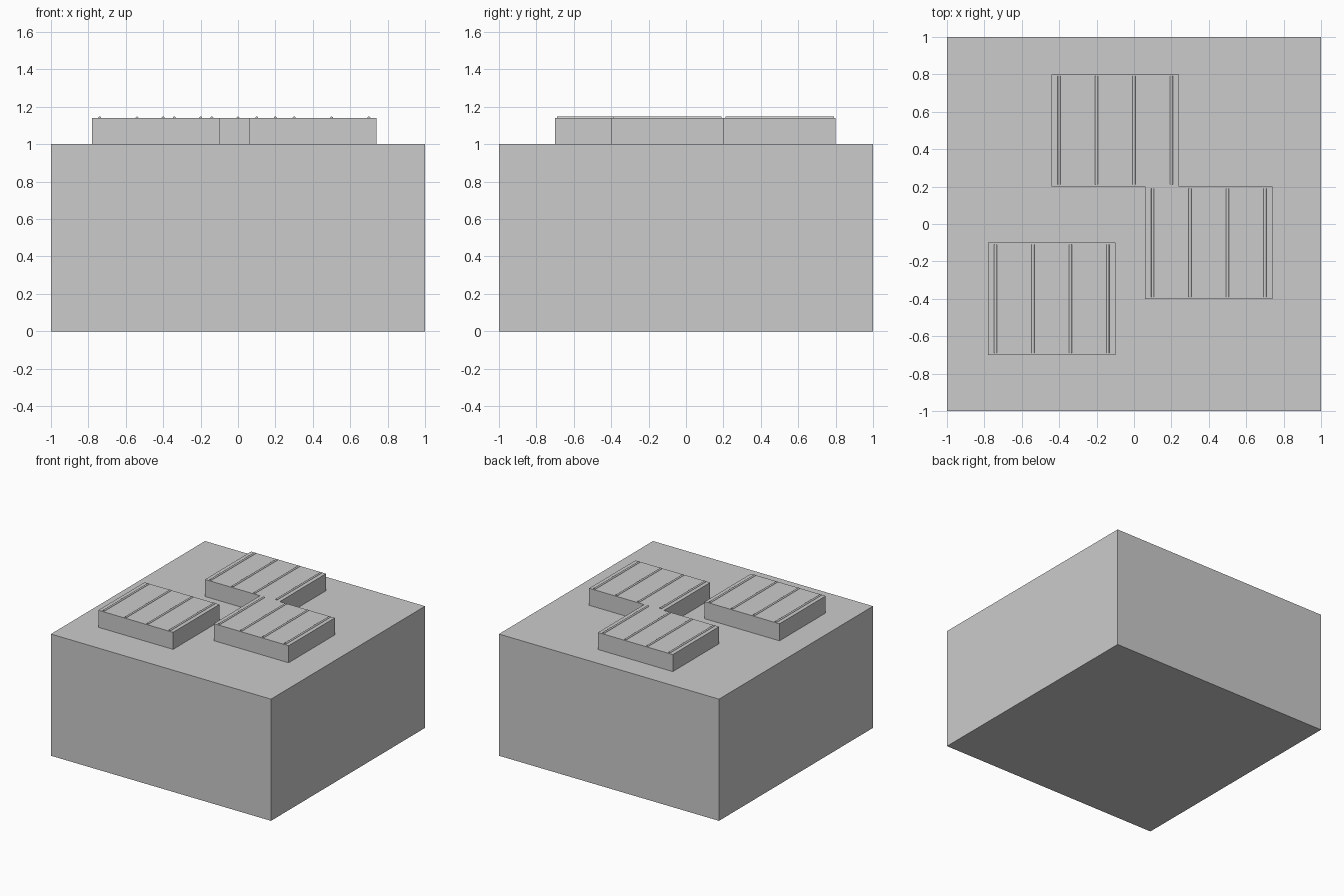
import bpy
from math import pi

if "Cube" in bpy.data.objects:
    bpy.data.objects.remove(bpy.data.objects["Cube"])


def box(name, x, y, z, sx, sy, sz):
    bpy.ops.mesh.primitive_cube_add(size=1, location=(x, y, z + sz / 2))
    ob = bpy.context.object
    ob.name = name
    ob.scale = (sx, sy, sz)
    bpy.ops.object.transform_apply(location=False, rotation=False, scale=True)
    return ob


def rib(name, x, y, z, radius, length):
    bpy.ops.mesh.primitive_cylinder_add(vertices=16, radius=radius, depth=length,
                                        location=(x, y, z), rotation=(pi / 2, 0, 0))
    bpy.context.object.name = name
    bpy.ops.object.shade_smooth_by_angle()


# Main block
box("base_block", 0, 0, 0, 2, 2, 1)

# Three raised slabs, each with four thin ribs along the top
slab_h = 0.14
for i, (cx, cy) in enumerate([(-0.10, 0.50), (0.40, -0.10), (-0.44, -0.40)], 1):
    box(f"slab_{i}", cx, cy, 1, 0.68, 0.60, slab_h)
    for j, dx in enumerate((-0.3, -0.1, 0.1, 0.3), 1):
        rib(f"slab_{i}_rib_{j}", cx + dx, cy, 1 + slab_h, 0.008, 0.58)
